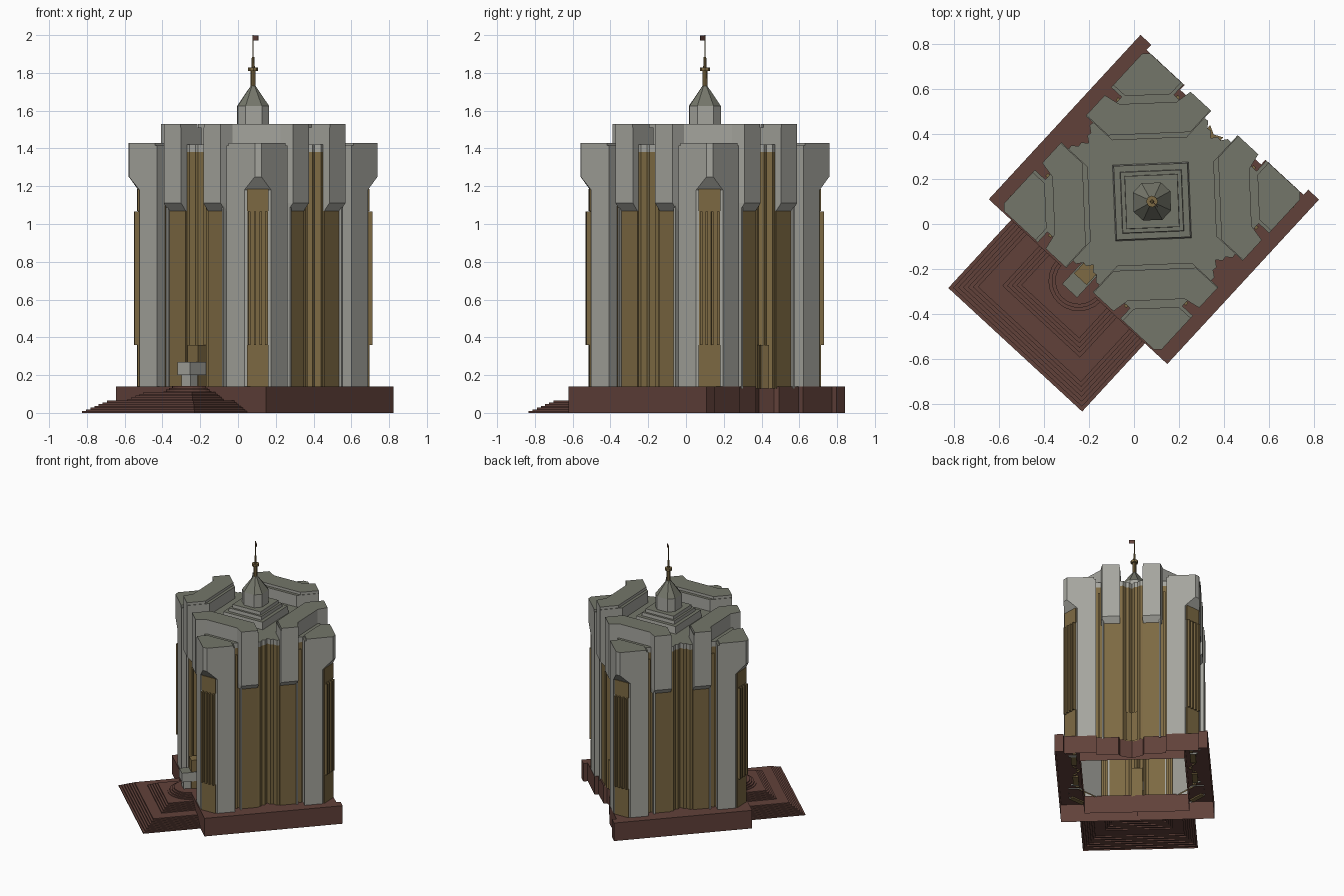
import bpy, bmesh, math
from mathutils import Matrix

if "Cube" in bpy.data.objects:
    bpy.data.objects.remove(bpy.data.objects["Cube"])

# Local frame: entrance faces -Y; everything is turned into place at creation
PLACE = Matrix.Translation((0.08, 0.10, 0)) @ Matrix.Rotation(math.radians(-42.7), 4, 'Z')


def material(name, rgb):
    m = bpy.data.materials.new(name)
    m.diffuse_color = (*rgb, 1)
    m.use_nodes = True
    m.node_tree.nodes["Principled BSDF"].inputs["Base Color"].default_value = m.diffuse_color
    return m


STONE = material("stone", (0.38, 0.38, 0.345))
ROOF = material("roof", (0.175, 0.18, 0.143))
GOLD = material("bronze_panel", (0.205, 0.143, 0.056))
RED = material("red_granite", (0.12, 0.053, 0.042))


def loft(name, rings, mat, turn=0.0, bottom=False):
    """Stack of equal-length outlines: rings = [(points, z), ...]"""
    bm = bmesh.new()
    loops = [[bm.verts.new((x, y, z)) for x, y in pts] for pts, z in rings]
    n = len(loops[0])
    for a, b in zip(loops, loops[1:]):
        for i in range(n):
            j = (i + 1) % n
            bm.faces.new((a[i], a[j], b[j], b[i]))
    bm.faces.new(loops[-1])
    if bottom:
        bm.faces.new(loops[0][::-1])
    bmesh.ops.recalc_face_normals(bm, faces=bm.faces)
    bm.transform(PLACE @ Matrix.Rotation(turn, 4, 'Z'))
    bm.normal_update()
    me = bpy.data.meshes.new(name)
    me.materials.append(mat)
    if mat is STONE:  # darker roofing on upward faces
        me.materials.append(ROOF)
        for f in bm.faces:
            f.material_index = 1 if f.normal.z > 0.3 else 0
    bm.to_mesh(me)
    bm.free()
    ob = bpy.data.objects.new(name, me)
    bpy.context.collection.objects.link(ob)
    return ob


def rect(x0, x1, y0, y1):
    return [(x0, y0), (x1, y0), (x1, y1), (x0, y1)]


def box(name, x0, x1, y0, y1, z0, z1, mat, turn=0.0):
    return loft(name, [(rect(x0, x1, y0, y1), z0), (rect(x0, x1, y0, y1), z1)], mat, turn, True)


def ngon(n, r):
    return [(r * math.cos(i * math.tau / n), r * math.sin(i * math.tau / n)) for i in range(n)]


# Core with a concave pleated bay in the middle of each side
core = []
for k in range(4):
    side = [(0.25, 0.415), (0.085, 0.415)]
    for i in range(9):
        t = 0.08 - 0.02 * i
        side.append((t, 0.383 + 0.6 * abs(t) + (0.014 if i % 2 else 0)))
    side += [(-0.085, 0.415), (-0.25, 0.415)]
    c, s = round(math.cos(k * math.pi / 2)), round(math.sin(k * math.pi / 2))
    core += [(x * c - y * s, x * s + y * c) for x, y in side]
loft("core_walls", [(core, 0.13), (core, 1.38)], GOLD)
loft("roof_deck", [(core, 1.38), (core, 1.42)], STONE)


def corner_pier(c, inset=0.0):
    # outline of the corner pier with chamfer c on its outer corner
    e, p = 0.25 + inset, 0.40 + inset * 0.4
    return [(e, p), (p, e), (0.478, e), (0.478, 0.478 - c), (0.478 - c, 0.478), (e, 0.478)]


def tall_mass(d, inset=0.0):
    # outline of the taller angled mass behind a corner pier
    p = 0.08 + inset * 0.2
    q = 0.315 + inset * 1.4
    return [(d, p), (d, 0.205), (0.40, 0.22), (0.22, 0.40), (0.205, d), (p, d), (p, q), (q, p)]


for k in range(4):
    turn = k * math.pi / 2
    # Corner pier: chamfered shaft flaring to a square head, stepped rim
    loft("corner_pier", [(corner_pier(0.10), 0.13), (corner_pier(0.10), 1.18),
                         (corner_pier(0.025), 1.25), (corner_pier(0.025), 1.415),
                         (corner_pier(0.025, 0.014), 1.415), (corner_pier(0.025, 0.014), 1.43)],
         STONE, turn)
    # Tall mass with sloped soffit and stepped inner rim
    loft("tall_mass", [(tall_mass(0.44), 1.07), (tall_mass(0.475), 1.11),
                       (tall_mass(0.475), 1.51), (tall_mass(0.475, 0.02), 1.51),
                       (tall_mass(0.475, 0.02), 1.53)], STONE, turn, True)
    # Bronze panels and fins on the chamfered corner
    diag = turn - math.pi / 4
    for z0, z1 in ((0.13, 0.36), (1.07, 1.185)):
        box("corner_panel", -0.058, 0.058, 0.58, 0.614, z0, z1, GOLD, diag)
    box("corner_window", -0.055, 0.055, 0.58, 0.609, 0.36, 1.07, GOLD, diag)
    for i in range(4):
        x = -0.045 + 0.03 * i
        box("corner_fin", x - 0.006, x + 0.006, 0.60, 0.630, 0.36, 1.065, GOLD, diag)
    # Side walls under the tall mass, and strips beside the piers
    for s in (-1, 1):
        a, b = sorted((s * 0.08, s * 0.195))
        box("bay_wall", a, b, 0.40, 0.44, 0.13, 1.075, GOLD, turn)
        a, b = sorted((s * 0.195, s * 0.207))
        box("bay_edge", a, b, 0.40, 0.455, 0.13, 1.33, STONE, turn)
        a, b = sorted((s * 0.222, s * 0.238))
        box("slot_strip", a, b, 0.40, 0.425, 0.13, 1.33, GOLD, turn)

# Door blocks in the front and back bays
vee = [(-0.04, 0.37), (0.04, 0.37), (0.04, 0.425), (0, 0.405), (-0.04, 0.425)]
loft("back_door_block", [(vee, 0.13), (vee, 0.36)], GOLD)
box("front_door_block", -0.038, 0.038, -0.47, -0.37, 0.13, 0.36, GOLD)

# Entrance canopy
box("canopy_base", -0.032, 0.032, -0.525, -0.41, 0.11, 0.20, STONE)
box("canopy_top", -0.045, 0.045, -0.54, -0.41, 0.20, 0.27, STONE)

# Plinth, two mirrored halves, following the tower outline at the back
half = [(0, -0.485), (0.54, -0.485), (0.54, 0.51), (0.475, 0.51), (0.475, 0.479), (0.245, 0.479),
        (0.245, 0.45), (0.09, 0.45), (0.08, 0.425), (0, 0.39), (0, 0.37), (0.37, 0.37),
        (0.37, -0.37), (0, -0.37)]
for s in (-1, 1):
    pts = [(s * x, y) for x, y in half]
    loft("plinth_half", [(pts, 0.0), (pts, 0.14)], RED)


# Terraced entrance steps with small vertical risers
def terrace(t):
    return rect(-0.405 + t, 0.405 - t, -0.897 + t, -0.48)


def half_round(r):
    return [(r * math.cos(math.pi * (1 + i / 12)), -0.48 + r * math.sin(math.pi * (1 + i / 12)))
            for i in range(13)]


def flight(outline, start, step, z0, z1, n):
    rise = (z1 - z0) / n
    rings = []
    for i in range(n):
        o = outline(start + step * i)
        rings += [(o, z0 + rise * i), (o, z0 + rise * (i + 1))]
    return rings


loft("entrance_terrace", flight(terrace, 0, 0.0155, 0, 0.065, 7)
     + flight(terrace, 0.17, 0.015, 0.065, 0.11, 5), RED)
loft("round_steps", flight(half_round, 0.15, -0.015, 0.105, 0.142, 4), RED)

# Stepped base of the lantern (square to the diagonals)
D = math.radians(45)


def square(h):
    return rect(-h, h, -h, h)


loft("lantern_steps", [(square(0.17), 1.41), (square(0.164), 1.475), (square(0.137), 1.475),
                       (square(0.135), 1.50), (square(0.118), 1.50), (square(0.117), 1.525)],
     STONE, D)


# Lantern: chamfered square with a pointed roof
def octagon(h, c):
    return [(h, -h + c), (h, h - c), (h - c, h), (-h + c, h),
            (-h, h - c), (-h, -h + c), (-h + c, -h), (h - c, -h)]


loft("lantern", [(octagon(0.083, 0.04), 1.50), (octagon(0.083, 0.04), 1.625),
                 (octagon(0.01, 0.004), 1.735)], STONE, D)

# Spire, collar and flagpole
loft("spire", [(ngon(8, r), z) for r, z in ((0.014, 1.71), (0.013, 1.81), (0.026, 1.81),
               (0.026, 1.828), (0.009, 1.828), (0.007, 1.885))], GOLD)
loft("flagpole", [(ngon(6, 0.0025), 1.88), (ngon(6, 0.0025), 2.0)], GOLD)
box("flag", 0.0, 0.037, -0.0015, 0.0015, 1.972, 1.998, RED)
